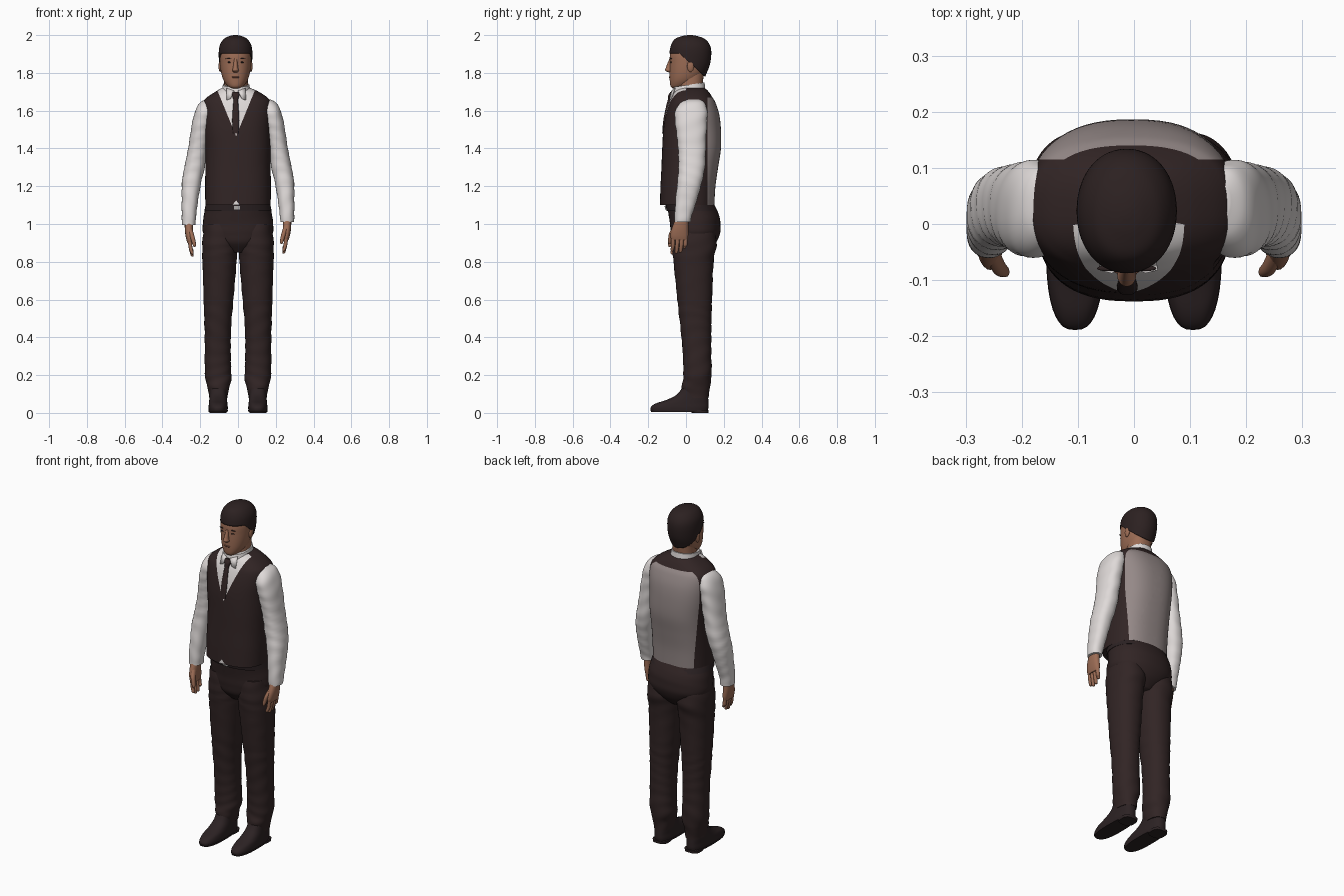
import bpy, bmesh, math
from mathutils import Vector

default = bpy.data.objects.get("Cube")
if default:
    bpy.data.objects.remove(default, do_unlink=True)

CM = 0.01  # measurements below are in hundredths of a unit
parts = []


def material(name, r, g, b):
    m = bpy.data.materials.new(name)
    m.use_nodes = True
    m.diffuse_color = (r, g, b, 1)
    bsdf = next(n for n in m.node_tree.nodes if n.type == 'BSDF_PRINCIPLED')
    bsdf.inputs["Base Color"].default_value = (r, g, b, 1)
    bsdf.inputs["Roughness"].default_value = 0.8
    return m


CLOTH = material("dark brown cloth", .031, .018, .018)
LINING = material("grey lining", .30, .25, .245)
SHIRT = material("white shirt", .74, .70, .69)
SKIN = material("skin", .33, .15, .09)
HAIR = material("dark hair", .025, .015, .015)
LEATHER = material("shoe leather", .025, .016, .017)
LIPS = material("lips", .23, .09, .06)
METAL = material("buckle metal", .5, .48, .47)


def finish(name, bm, *mats):
    bmesh.ops.recalc_face_normals(bm, faces=bm.faces)
    mesh = bpy.data.meshes.new(name)
    bm.to_mesh(mesh)
    bm.free()
    for m in mats:
        mesh.materials.append(m)
    ob = bpy.data.objects.new(name, mesh)
    bpy.context.collection.objects.link(ob)
    parts.append(ob)
    return ob


def spline(a, b, c, d, t):
    return [(2 * q + (r - p) * t + (2 * p - 5 * q + 4 * r - s) * t * t
             + (3 * q - p - 3 * r + s) * t ** 3) / 2 for p, q, r, s in zip(a, b, c, d)]


def loft(rings, side=1, n=2.3, seg=40, steps=6, fold=0, tilt=0, lift=0):
    """Skin horizontal rings (height, centre x, half width, front y, back y)."""
    path = []
    for i in range(len(rings) - 1):
        quad = [rings[max(0, min(len(rings) - 1, i + k))] for k in (-1, 0, 1, 2)]
        path += [spline(*quad, j / steps) for j in range(steps)]
    path.append(rings[-1])
    bm = bmesh.new()
    loops = []
    for z, cx, rx, front, back in path:
        loop = []
        for j in range(seg):
            a = math.tau * j / seg
            c, s = math.cos(a), math.sin(a)
            wave = 1 + fold * math.sin(z * .9 + 3 * math.sin(a + z * .1))
            x = cx + rx * wave * math.copysign(abs(c) ** (2 / n), c)
            y = (front + back) / 2 + (back - front) / 2 * wave * math.copysign(abs(s) ** (2 / n), s)
            loop.append(bm.verts.new(Vector((x * side, y, z + lift + tilt * y)) * CM))
        loops.append(loop)
    for lo, hi in zip(loops, loops[1:]):
        for j in range(seg):
            k = (j + 1) % seg
            bm.faces.new((lo[j], lo[k], hi[k], hi[j]))
    bm.faces.new(loops[0])
    bm.faces.new(loops[-1])
    return bm


def cut(bm, point, normal):
    bmesh.ops.bisect_plane(bm, geom=bm.verts[:] + bm.edges[:] + bm.faces[:],
                           plane_co=point, plane_no=normal, dist=1e-5)


def blob(name, at, size, mat):
    bm = bmesh.new()
    bmesh.ops.create_uvsphere(bm, u_segments=20, v_segments=12, radius=CM)
    for v in bm.verts:
        v.co = Vector([c * s for c, s in zip(v.co, size)]) + Vector(at) * CM
    return finish(name, bm, mat)


# Waistcoat with shirt showing at the neck and hem, and a grey panel at the back
bm = loft([(110, 0, 17.3, -13.8, 15), (120, 0, 17.4, -13.5, 15.6), (130, 0, 17.3, -13, 17),
           (140, 0, 17.5, -12.6, 18.5), (150, -.5, 18, -12, 18.5), (158, -.5, 18.5, -10.7, 17.6),
           (164, -.5, 18.2, -9, 15.7), (167, -.5, 16, -7.6, 14), (170, -.5, 11.5, -6, 12),
           (172, -1, 7.6, -4, 10)], n=2.5, seg=64)
tip, slope, centre = 1.465, .41, -.01
notch, spread = 1.125, .8
for s in (-1, 1):
    cut(bm, (centre, 0, tip), (s, 0, -slope))
    cut(bm, (centre, 0, notch), (s, 0, spread))
cut(bm, (0, .115, 0), (0, 1, 0))
cut(bm, (0, 0, 1.67), (0, 0, 1))
for f in bm.faces:
    c = f.calc_center_median()
    if c.y < 0 and abs(c.x - centre) < max((c.z - tip) * slope, (notch - c.z) * spread):
        f.material_index = 1
    elif c.y > .115 and c.z < 1.67:
        f.material_index = 2
finish("waistcoat", bm, CLOTH, SHIRT, LINING)

# Shirt collar and its two points
finish("collar", loft([(165, -1, 9, -5, 11), (170, -1, 7.7, -7, 10.2), (173.5, -1, 7, -6.5, 9.8)],
                      tilt=.15), SHIRT)
for s in (-1, 1):
    bm = bmesh.new()
    flap = [(1, -7.8, 170.5), (5, -6, 172), (5.2, -8.2, 165.5), (3, -8.8, 166.5)]
    bm.faces.new([bm.verts.new(Vector((x * s - 1, y, z)) * CM) for x, y, z in flap])
    ob = finish("collar_point", bm, SHIRT)
    ob.modifiers.new("thickness", 'SOLIDIFY').thickness = .004

# Tie
finish("tie", loft([(148, -1.2, 1.5, -12.6, -11), (155, -1.2, 1.9, -12, -10), (163, -1.2, 1.4, -10.4, -8),
                    (165.5, -1.2, 1.2, -9.7, -7), (168, -1.2, 1.9, -9.4, -6), (170, -1.2, 1.8, -8.2, -6)],
                   n=3, seg=20), CLOTH)

# Trousers seat, belt and buckle
finish("trouser_seat", loft([(85, 0, 6, -3, 11), (90, 0, 14, -7, 15.8), (95, 0, 18.4, -8, 18),
                             (100, 0, 18.6, -8.5, 18.2), (105, 0, 18, -9.2, 17.4),
                             (112, 0, 16.8, -10.5, 14.2)], n=2.2, fold=.003), CLOTH)
finish("belt", loft([(107, 0, 17.8, -10.2, 16.4), (110, 0, 17.2, -10.8, 15)], n=2.3), LEATHER)
finish("buckle", loft([(107.6, -.5, 1.6, -11, -10), (109.4, -.5, 1.6, -11.3, -10)], n=8, seg=24), METAL)

for s, side, drop in ((1, "left", 0), (-1, "right", -1.6)):
    # Trouser leg
    finish(side + "_trouser_leg", loft([
        (8, 10.4, 4.8, -1, 12), (13, 10.4, 5.6, -2.4, 12.6), (17, 10.3, 6.8, -1.6, 13.2),
        (22, 10.6, 7, -1.4, 13.6), (30, 10.7, 6.9, -1.6, 13.4), (40, 10.7, 6.9, -2.4, 13.4),
        (50, 10.6, 7.3, -3.5, 13.5), (60, 10.3, 7.9, -4.6, 13.8), (80, 9.8, 9, -6.6, 14.6),
        (90, 9.6, 9.3, -7.4, 16.2), (100, 9.3, 8.3, -7, 14)], s, n=2.2, fold=.016), CLOTH)
    # Shoe upper, sole and heel
    finish(side + "_shoe", loft([
        (1, 10.5, 5, -18.6, 11.5), (3, 10.5, 5.1, -18.6, 11.9), (5, 10.5, 4.9, -16, 11.9),
        (7, 10.5, 4.7, -10, 11.8), (10, 10.5, 4.5, -4.5, 11.6), (15, 10.5, 4.4, -1, 11)], s, n=2.6),
        LEATHER)
    finish(side + "_sole", loft([(.6, 10.5, 5, -18.4, 11.6), (1.6, 10.5, 5.2, -18.9, 12)], s, n=2.6),
           LEATHER)
    finish(side + "_heel", loft([(0, 10.5, 4.5, 3, 11.8), (1.5, 10.5, 4.6, 2.5, 12)], s, n=3), LEATHER)
    # Sleeve
    finish(side + "_sleeve", loft([
        (101 + drop, 26, 3.5, -6, 2.4), (104, 26, 3.8, -6, 3), (112, 25.5, 4.3, -5.6, 5.6),
        (122, 24.6, 5.1, -4.6, 8.4), (130, 23, 5.4, -4, 10), (140, 21.3, 5.1, -4.2, 10.5),
        (150, 19.7, 5.2, -5.3, 10.9), (157, 18.2, 5.3, -6, 11.3), (161.5, 17, 5, -5, 11),
        (164.5, 16, 3.8, -2.5, 9.5), (166, 15, 2, 1, 7)], s, fold=.018), SHIRT)
    # Hand: palm, four fingers and thumb
    finish(side + "_palm", loft([
        (91.5, 25.4, 1.4, -7.8, .9), (94, 25.6, 1.9, -8.2, 1.2), (98, 25.9, 2.2, -7.4, 1.2),
        (104, 26, 2.3, -5, 1.2)], s, seg=24, lift=drop), SKIN)
    for i, end in enumerate((85.5, 84.4, 84.8, 87)):
        y = -6.8 + 2.2 * i
        finish(side + "_finger", loft([
            (end, 24.2, .4, y - .9, y - .1), (end + .8, 24.3, .8, y - 1.4, y + .4),
            (89, 25.1, 1, y - 1.1, y + 1), (93, 25.5, 1, y - 1.1, y + 1.1)], s, seg=14, lift=drop), SKIN)
    finish(side + "_thumb", loft([
        (89.5, 23, .5, -9.2, -8.2), (91, 23.2, 1, -9.5, -7.5), (95, 24.2, 1.2, -9, -6),
        (99, 25.4, 1.2, -6.7, -3)], s, seg=14, lift=drop), SKIN)
    # Ear, eye and brow
    blob(side + "_ear", (8.1 * s - 1.3, 2.4, 183.5), (.9, 1.8, 3), SKIN)
    blob(side + "_eye", (3.3 * s - 1.3, -7.9, 185.6), (1.1, .4, .35), HAIR)
    blob(side + "_brow", (3.4 * s - 1.3, -7.9, 187.5), (1.9, .5, .28), HAIR)

# Neck, head, nose and mouth
finish("neck", loft([(165, -1, 6.6, -4, 9), (172, -1, 6.3, -4, 8.8), (182, -1.2, 6.2, -3, 9.6)]), SKIN)
finish("head", loft([
    (171.8, -1.3, 2.4, -7, -2), (173, -1.3, 4.2, -8.2, 2), (176, -1.3, 6.3, -8.6, 6.5),
    (180, -1.3, 7.6, -8.7, 9.6), (185, -1.3, 8.2, -8.6, 11), (190, -1.3, 8.2, -8.4, 11.4),
    (195, -1.3, 7.1, -6.4, 10.6), (198, -1.3, 4.4, -3, 8), (199, -1.3, 1, 1, 3)], n=2.15), SKIN)
finish("nose", loft([
    (180.3, -1.3, 1, -9.3, -7), (181.3, -1.3, 1.7, -11.1, -7), (183, -1.3, 1.3, -10.6, -7),
    (187.5, -1.3, .8, -8.8, -7)], n=2, seg=20), SKIN)
blob("mouth", (-1.3, -8.5, 177.7), (2.2, .5, .45), LIPS)

# Hair: cap trimmed along the brow line and the sloping nape line
bm = loft([
    (176, -1.3, 6.5, -7, 9.3), (180, -1.3, 8, -8.5, 11), (185, -1.3, 8.7, -8.9, 12.8),
    (191, -1.3, 8.9, -8.7, 13.4), (195, -1.3, 8.2, -7.8, 12.5), (198, -1.3, 6.1, -5.8, 9.9),
    (199.5, -1.3, 3.2, -2, 6), (200, -1.3, .8, 1, 3)], n=2.1, seg=56)
brow, nape, fall = 1.902, 1.872, .9
cut(bm, (0, 0, brow), (0, 0, 1))
cut(bm, (0, 0, nape), (0, fall, 1))
low = [f for f in bm.faces if f.calc_center_median().z < min(brow, nape - fall * f.calc_center_median().y)]
bmesh.ops.delete(bm, geom=low, context='FACES')
hair = finish("hair", bm, HAIR)
hair.modifiers.new("thickness", 'SOLIDIFY').thickness = .008

# Smooth shading with sharp hems kept
for ob in bpy.context.selected_objects:
    ob.select_set(False)
for ob in parts:
    ob.select_set(True)
bpy.context.view_layer.objects.active = parts[0]
bpy.ops.object.shade_smooth_by_angle(angle=math.radians(45))
